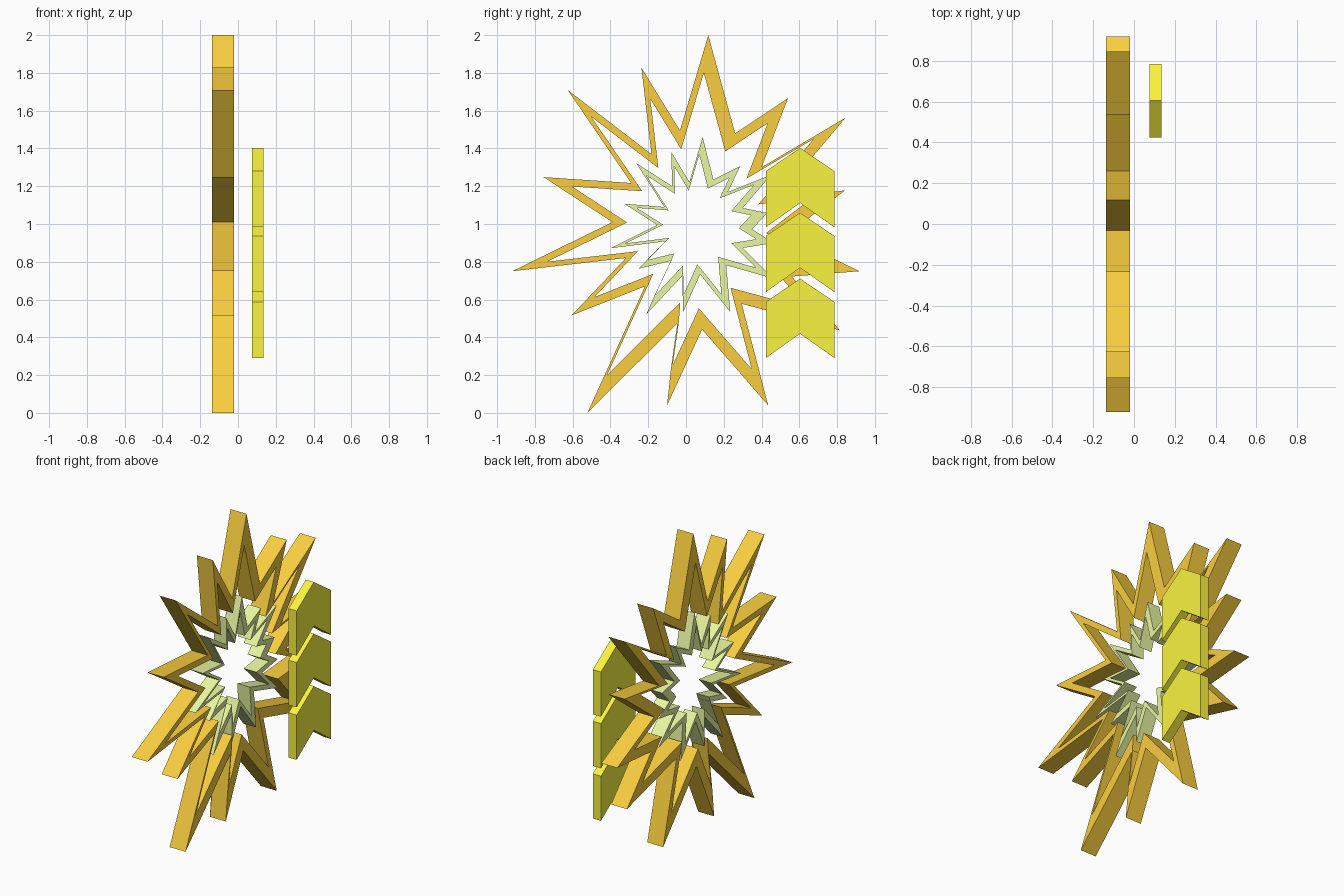
import bpy, bmesh


def material(name, rgb):
    m = bpy.data.materials.new(name)
    m.diffuse_color = (*rgb, 1)
    return m


def finish(name, bm, mat):
    bmesh.ops.recalc_face_normals(bm, faces=bm.faces)
    me = bpy.data.meshes.new(name)
    bm.to_mesh(me)
    bm.free()
    me.materials.append(mat)
    ob = bpy.data.objects.new(name, me)
    bpy.context.collection.objects.link(ob)
    return ob


def star_ring(name, pts, ratio, x0, x1, mat):
    """Hollow star: an outline and its scaled copy about (0, 1), extruded in x."""
    bm = bmesh.new()
    inner = [(y * ratio, 1 + (z - 1) * ratio) for y, z in pts]
    loops = [[bm.verts.new((x, y, z)) for y, z in loop]
             for x, loop in ((x0, pts), (x1, pts), (x1, inner), (x0, inner))]
    n = len(pts)
    for k in range(4):
        a, b = loops[k], loops[(k + 1) % 4]
        for i in range(n):
            j = (i + 1) % n
            bm.faces.new((a[i], a[j], b[j], b[i]))
    return finish(name, bm, mat)


def plate(name, pts, x0, x1, mat):
    """Flat plate: y-z profile extruded in x."""
    bm = bmesh.new()
    a = [bm.verts.new((x0, y, z)) for y, z in pts]
    b = [bm.verts.new((x1, y, z)) for y, z in pts]
    bm.faces.new(a)
    bm.faces.new(b[::-1])
    for i in range(len(pts)):
        j = (i + 1) % len(pts)
        bm.faces.new((a[i], a[j], b[j], b[i]))
    return finish(name, bm, mat)


orange = material("orange", (0.95, 0.62, 0.05))
lime = material("lime", (0.82, 0.93, 0.36))
yellow = material("yellow", (0.95, 0.9, 0.05))

# Large star: tips alternating with valleys, clockwise from the top
large = [(0.118, 2.0), (0.26, 1.48), (0.54, 1.666), (0.40, 1.30),
         (0.845, 1.563), (0.48, 1.13), (0.842, 1.178), (0.53, 0.94),
         (0.918, 0.75), (0.56, 0.722), (0.815, 0.437), (0.295, 0.578),
         (0.435, 0.04), (0.085, 0.442), (-0.10, 0.04), (-0.038, 0.482),
         (-0.522, 0.0), (-0.217, 0.67), (-0.606, 0.516), (-0.318, 0.82),
         (-0.92, 0.75), (-0.39, 1.01), (-0.754, 1.248), (-0.29, 1.217),
         (-0.627, 1.71), (-0.183, 1.37), (-0.236, 1.828), (-0.032, 1.495)]
star_ring("large_star_ring", large, 0.8, -0.137, -0.02, orange)

# Small star nested inside
small = [(0.088, 1.46), (0.145, 1.235), (0.287, 1.306), (0.222, 1.17),
         (0.45, 1.26), (0.30, 1.085), (0.43, 1.058), (0.35, 0.972),
         (0.465, 0.90), (0.30, 0.873), (0.465, 0.71), (0.213, 0.782),
         (0.234, 0.535), (0.075, 0.733), (-0.015, 0.535), (-0.02, 0.725),
         (-0.21, 0.522), (-0.078, 0.805), (-0.252, 0.763), (-0.11, 0.908),
         (-0.40, 0.872), (-0.152, 0.995), (-0.326, 1.107), (-0.115, 1.09),
         (-0.263, 1.322), (-0.073, 1.20), (-0.078, 1.382), (0.018, 1.222)]
star_ring("small_star_ring", small, 0.8, -0.125, -0.032, lime)

# Stack of three upward chevrons
for i, top in enumerate((1.403, 1.06, 0.711)):
    pts = [(0.423, top - 0.123), (0.604, top), (0.785, top - 0.123),
           (0.785, top - 0.42), (0.604, top - 0.292), (0.423, top - 0.42)]
    plate(f"chevron_{i + 1}", pts, 0.075, 0.135, yellow)
